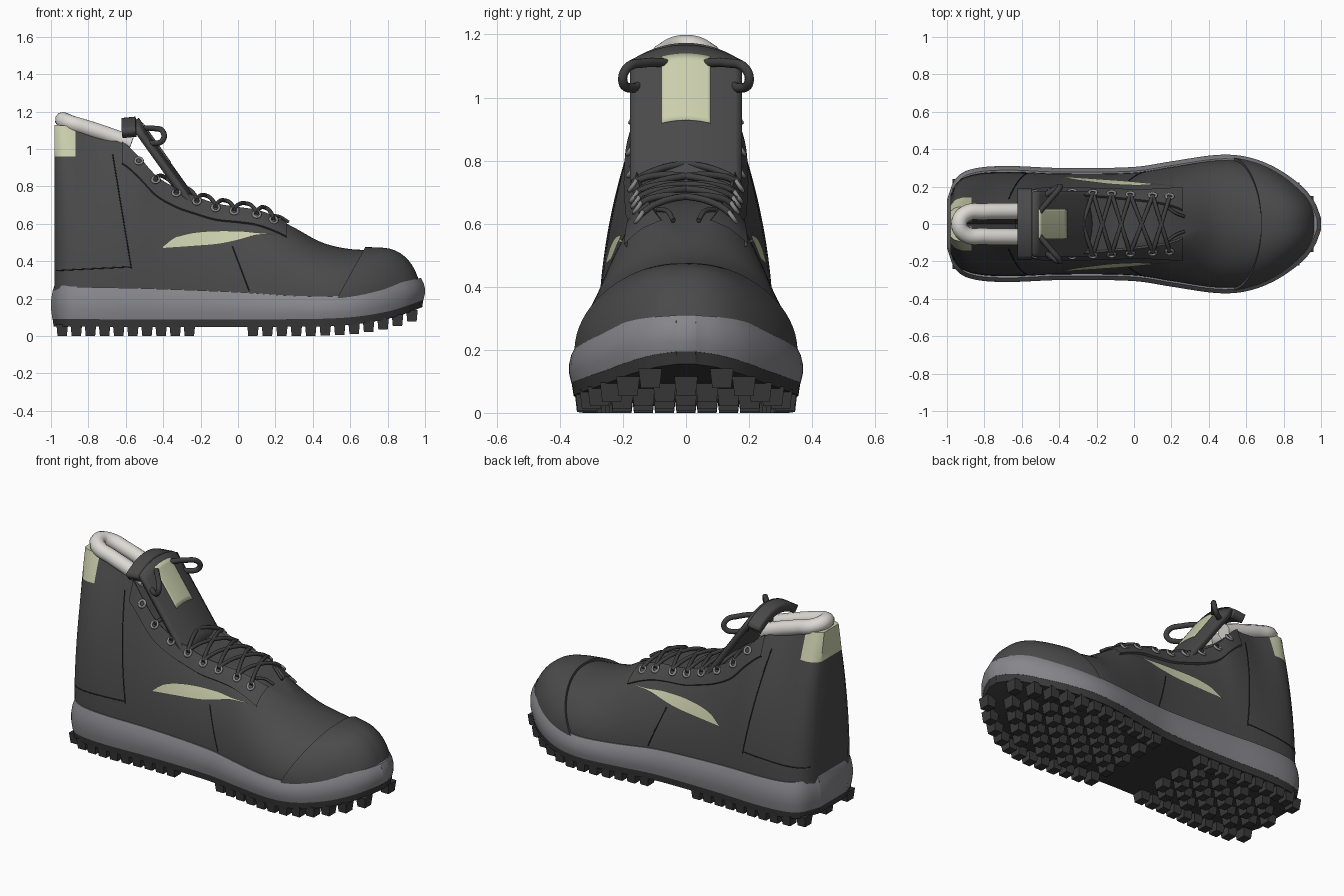
import bpy, bmesh, math
from mathutils import Vector

if "Cube" in bpy.data.objects:
    bpy.data.objects.remove(bpy.data.objects["Cube"])


def material(name, *rgb):
    m = bpy.data.materials.new(name)
    m.use_nodes = True
    m.diffuse_color = (*rgb, 1)
    m.node_tree.nodes["Principled BSDF"].inputs["Base Color"].default_value = (*rgb, 1)
    return m


LEATHER = material("charcoal leather", .068, .068, .068)
RUBBER = material("black rubber", .04, .04, .04)
FOAM = material("grey foam", .24, .24, .26)
CREAM = material("cream lining", .72, .70, .66)
GREEN = material("pale green", .60, .63, .42)
LACE = material("dark lace", .05, .05, .05)
METAL = material("eyelet metal", .25, .25, .25)
THREAD = material("seam thread", .018, .018, .018)


def smooth_curve(*pts):
    """Cubic interpolation through (x, value) pairs."""
    n = len(pts) - 1
    def slope(i):
        a, b = pts[max(i - 1, 0)], pts[min(i + 1, n)]
        return (b[1] - a[1]) / (b[0] - a[0])
    def value(x):
        x = min(max(x, pts[0][0]), pts[n][0])
        i = next(k for k in range(n) if x <= pts[k + 1][0])
        (xa, a), (xb, b) = pts[i], pts[i + 1]
        d = xb - xa
        t = (x - xa) / d
        return (a * (1 + 2 * t) * (1 - t) ** 2 + b * t * t * (3 - 2 * t)
                + d * t * (1 - t) * (slope(i) * (1 - t) - slope(i + 1) * t))
    return value


def mesh(name, verts, faces, mat, angle=40):
    me = bpy.data.meshes.new(name)
    bm = bmesh.new()
    vs = [bm.verts.new(v) for v in verts]
    for f in faces:
        bm.faces.new([vs[i] for i in f])
    bmesh.ops.recalc_face_normals(bm, faces=bm.faces)
    bm.to_mesh(me)
    bm.free()
    me.shade_smooth()
    me.set_sharp_from_angle(angle=math.radians(angle))
    me.materials.append(mat)
    ob = bpy.data.objects.new(name, me)
    bpy.context.collection.objects.link(ob)
    return ob


def grid(name, rows, mat, ends=False, angle=40):
    m = len(rows[0])
    faces = [(i * m + j, i * m + j + 1, (i + 1) * m + j + 1, (i + 1) * m + j)
             for i in range(len(rows) - 1) for j in range(m - 1)]
    if ends:
        faces += [tuple(range(m)), tuple(range((len(rows) - 1) * m, len(rows) * m))]
    return mesh(name, [p for r in rows for p in r], faces, mat, angle)


def tube(name, pts, radius, mat, closed=False):
    cu = bpy.data.curves.new(name, 'CURVE')
    cu.dimensions, cu.bevel_depth, cu.bevel_resolution = '3D', radius, 3
    cu.use_fill_caps = True
    cu.resolution_u = 6
    sp = cu.splines.new('BEZIER')
    sp.bezier_points.add(len(pts) - 1)
    for b, p in zip(sp.bezier_points, pts):
        b.co = p
        b.handle_left_type = b.handle_right_type = 'AUTO'
    sp.use_cyclic_u = closed
    cu.materials.append(mat)
    ob = bpy.data.objects.new(name, cu)
    bpy.context.collection.objects.link(ob)


def steps(a, b, n):
    return [a + (b - a) * i / n for i in range(n + 1)]


# Sole outline and heights along the length
sole_w = smooth_curve((-1, .13), (-.96, .235), (-.88, .29), (-.7, .31), (-.4, .3), (0, .305),
                      (.2, .335), (.45, .37), (.6, .36), (.75, .305), (.9, .2), (.97, .11), (1, .03))
sole_bottom = smooth_curve((-1, .05), (.3, .05), (.6, .06), (.8, .09), (.92, .125), (1, .155))
foam_top = smooth_curve((-1, .28), (-.9, .265), (-.5, .255), (0, .235), (.3, .215),
                        (.55, .215), (.75, .25), (.9, .29), (1, .31))


def sole_part(name, rows, mat):
    """rows: (inset, height function), each ring follows the outline."""
    n = 56
    xs = [-math.cos(math.pi * i / n) for i in range(n + 1)]
    loop = [Vector((x, sole_w(x))) for x in xs]
    loop += [Vector((p.x, -p.y)) for p in reversed(loop)]
    m = len(loop)
    verts, faces = [], []
    for inset, height in rows:
        for i, p in enumerate(loop):
            t = (loop[(i + 1) % m] - loop[i - 1]).normalized()
            verts.append((p.x + t.y * -inset * -1, p.y - t.x * inset, height(p.x)))
    for k in range(len(rows) - 1):
        faces += [(k * m + i, k * m + (i + 1) % m, (k + 1) * m + (i + 1) % m, (k + 1) * m + i)
                  for i in range(m)]
    for base in (0, (len(rows) - 1) * m):
        faces += [(base + i, base + i + 1, base + m - 2 - i, base + m - 1 - i) for i in range(n)]
    mesh(name, verts, faces, mat)


sole_part("outsole", [(.015, sole_bottom), (.008, lambda x: sole_bottom(x) + .045)], RUBBER)
def foam_level(t):
    return lambda x: (sole_bottom(x) + .04) * (1 - t) + foam_top(x) * t
sole_part("midsole", [(.008, foam_level(0)), (.001, foam_level(.25)), (0, foam_level(.5)),
                      (.008, foam_level(.78)), (.022, foam_level(1)), (.04, foam_level(.98)),
                      (.05, foam_level(.8))], FOAM)

# Tread lugs: staggered rows on heel and forefoot plus an edge row
verts, faces = [], []
def lug(x, y):
    z, b = sole_bottom(x), len(verts)
    for size, h in ((.031, z + .012), (.025, z - .05)):
        verts.extend((x + size * a, y + size * c * 1.2, h) for a, c in ((-1, -1), (1, -1), (1, 1), (-1, 1)))
    faces.extend([(b, b+1, b+2, b+3), (b+4, b+5, b+6, b+7)])
    faces.extend((b + i, b + (i + 1) % 4, b + 4 + (i + 1) % 4, b + 4 + i) for i in range(4))
for start, end, count in ((-.94, -.26, 9), (.08, .93, 11)):
    for i, x in enumerate(steps(start, end, count)):
        edge = sole_w(x) - .055
        for s in (-1, 1):
            lug(x, s * edge)
        for k in range(-3, 4):
            y = .135 * k + .067 * (i % 2)
            if abs(y) < edge - .075:
                lug(x, y)
mesh("tread_lugs", verts, faces, RUBBER, 20)

# Upper: arched cross-sections from heel to toe
Z0 = .2
top = smooth_curve((-1, 1.13), (-.9, 1.12), (-.75, 1.07), (-.62, 1.03), (-.53, .95), (-.44, .85),
                   (-.33, .78), (-.22, .735), (-.12, .70), (0, .68), (.1, .665), (.2, .63), (.3, .58),
                   (.45, .5), (.6, .465), (.8, .455), (.88, .42), (.94, .35), (.98, .25))
flat = smooth_curve((-1, .45), (-.8, .3), (-.65, .38), (-.5, .55), (-.3, .55), (0, .45),
                    (.2, .3), (.38, .04), (.5, 0), (1, 0))
power = smooth_curve((-1, 1), (-.4, 1), (.1, .8), (.5, .5), (1, .5))


def skin(x, f, side=1, out=0.0):
    w, r = sole_w(x) - .03, flat(x)
    y = max(w, .01) * (r + (1 - r) * max(1 - f * f, 0) ** power(x))
    return Vector((x, side * (y + out * (1 - f * (r == 0))), Z0 + (top(x) - Z0) * f + out * f))


def skin_at(x, z, side, out=0.0):
    return skin(x, min((z - Z0) / (top(x) - Z0), 1), side, out)


arch = [math.sin(math.pi / 2 * i / 18) for i in range(19)]
rows = []
for x in steps(-.98, .97, 90):
    half = [skin(x, f) for f in arch]
    edge = half[-1]
    half += [Vector((x, edge.y * k, edge.z)) for k in (.66, .33)]
    slot = .3 if -.9 < x < -.62 else 0
    rows.append(half + [Vector((x, 0, edge.z - slot))] + [Vector((p.x, -p.y, p.z)) for p in reversed(half)])
upper = grid("upper", rows, LEATHER, ends=True)

# Heel patch: cut into the upper, coloured by position
upper.data.materials.append(GREEN)
bm = bmesh.new()
bm.from_mesh(upper.data)
for co, no in (((0, 0, .96), (0, 0, 1)), ((-.87, 0, 0), (1, 0, 0))):
    bmesh.ops.bisect_plane(bm, geom=bm.verts[:] + bm.edges[:] + bm.faces[:], plane_co=co, plane_no=no)
for f in bm.faces:
    c = f.calc_center_median()
    f.material_index = int(c.x < -.87 and c.z > .96)
bm.to_mesh(upper.data)
bm.free()

# Toe cap with a small raised lip
params = [(f, 1) for f in arch] + [(f, -1) for f in reversed(arch[:-1])]
rows = []
for i, u in enumerate([0] + steps(0, 1, 20)):
    rows.append([skin(.53 + .15 * f + (.44 - .15 * f) * u, f, s, .014 * (i > 0)) for f, s in params])
grid("toe_cap", rows, LEATHER)

stripe_top = smooth_curve((-.4, .475), (-.33, .525), (-.2, .553), (0, .557), (.1, .548), (.21, .54))
stripe_low = smooth_curve((-.4, .468), (-.25, .478), (-.1, .49), (0, .51), (.1, .535), (.21, .536))
eyelets = [-.53, -.44, -.33, -.22, -.12, -.02, .1, .19]

for s, tag in ((1, "left"), (-1, "right")):
    # Eyestay panel, side stripe and seams
    rows = []
    for x in steps(-.62, .26, 36):
        depth = (.075 - .06 * x * (x < 0)) / (top(x) - Z0)
        rows.append([skin(x, 1 - depth * k, s, o) for k, o in ((0, 0), (0, .01), (.33, .01), (.66, .01), (1, .01), (1, 0))])
    grid(tag + "_eyestay", rows, LEATHER)
    grid(tag + "_stripe", [[skin_at(x, stripe_low(x) * (1 - k) + stripe_top(x) * k, s, .007)
                            for k in steps(0, 1, 4)] for x in steps(-.4, .21, 30)], GREEN)
    for a, b in (((-.67, .97), (-.57, .36)), ((-.97, .35), (-.57, .37)), ((-.03, .48), (.06, .24))):
        tube(tag + "_seam", [skin_at(x, z, s) for x, z in
                             zip(steps(a[0], b[0], 12), steps(a[1], b[1], 12))], .003, THREAD)
    # Eyelets
    for x in eyelets:
        bpy.ops.mesh.primitive_torus_add(location=skin_at(x, top(x) - .025, s, .012),
                                         rotation=(-s * .95, 0, 0), major_radius=.02, minor_radius=.007,
                                         major_segments=16, minor_segments=8)
        ob = bpy.context.object
        ob.name = tag + "_eyelet"
        ob.data.materials.append(METAL)
        bpy.ops.object.shade_smooth()
    # Crossed laces
    for a, b in zip(eyelets[1:], eyelets[2:]):
        p, q = skin_at(a, top(a) - .02, s, .015), skin_at(b, top(b) - .02, -s, .015)
        pts = [p]
        for t in (.15, .5, .85):
            c = p.lerp(q, t)
            pts.append((c.x, c.y, top(c.x) + (.035 if t == .5 else .02)))
        tube("lace", pts + [q], .011, LACE)
    tube("lace_end", [(.18, s * .09, .645), (.22, s * .06, .64), (.27, s * .04, .61)], .008, LACE)
    # Bow loops
    tube(tag + "_bow_loop", [(-.51, s * .06, 1.11), (-.45, s * .13, 1.11), (-.40, s * .19, 1.09),
                             (-.40, s * .2, 1.05), (-.45, s * .17, 1.03), (-.51, s * .13, 1.05)],
         .015, LACE)

# Tongue, its folded top band and label
def tongue_z(x, y):
    return 1.13 - 1.4 * (x + .51) - .05 * (y / .175) ** 2
def tongue_sheet(name, x0, x1, half, height, mat, thick):
    rows = [[(x, y, height(x, y)) for y in steps(-half, half, 16)] for x in steps(x0, x1, 10)]
    ob = grid(name, rows, mat)
    mod = ob.modifiers.new("thickness", 'SOLIDIFY')
    mod.thickness, mod.offset = thick, 0
tongue_sheet("tongue", -.545, -.23, .172, lambda x, y: tongue_z(x, y) - .022, LEATHER, .035)
tongue_sheet("tongue_band", -.62, -.545, .178,
             lambda x, y: 1.145 - .06 * (y / .175) ** 2 + .1 * (x + .58), LEATHER, .05)
tongue_sheet("tongue_label", -.51, -.36, .078, lambda x, y: tongue_z(x, y) + .008, GREEN, .006)

# Padded collar
side = [(-.57, .07, 1.03), (-.68, .068, 1.07), (-.8, .066, 1.11), (-.9, .055, 1.14)]
tube("collar", side + [(-.935, 0, 1.155)] + [(x, -y, z) for x, y, z in reversed(side)], .044, CREAM)
